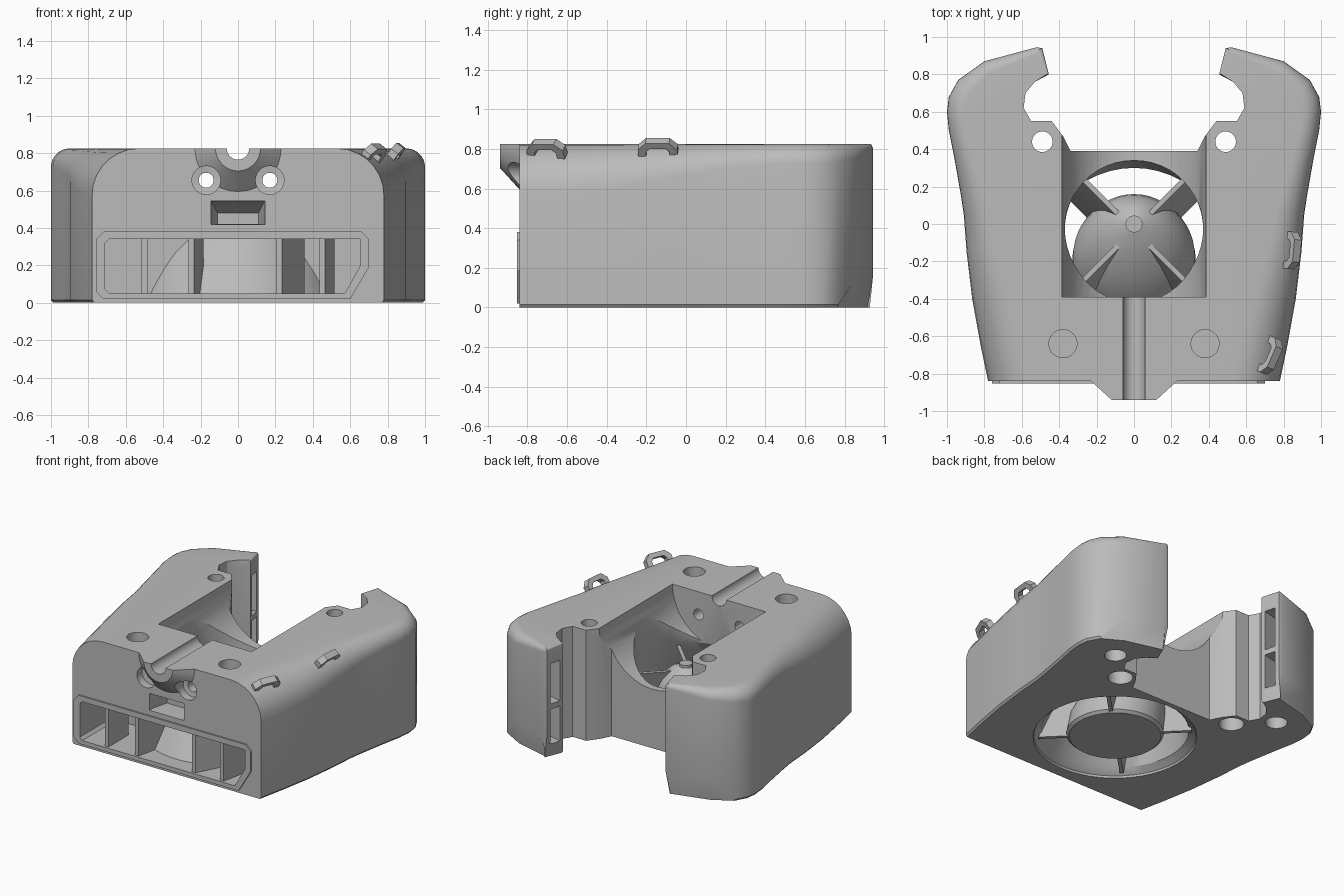
import bpy, bmesh, math
from mathutils import Vector

cube = bpy.data.objects.get("Cube")
if cube:
    bpy.data.objects.remove(cube, do_unlink=True)

TOP = 0.825
grey = bpy.data.materials.new("matte grey plastic")
grey.use_nodes = True
grey.diffuse_color = (0.5, 0.5, 0.5, 1)
grey.node_tree.nodes["Principled BSDF"].inputs["Base Color"].default_value = (0.5, 0.5, 0.5, 1)


def loft(name, rings):
    """Closed solid through rings that share a point count."""
    bm = bmesh.new()
    vs = [[bm.verts.new(p) for p in ring] for ring in rings]
    n = len(rings[0])
    for a, b in zip(vs, vs[1:]):
        for i in range(n):
            j = (i + 1) % n
            bm.faces.new((a[i], a[j], b[j], b[i]))
    bm.faces.new(vs[0][::-1])
    bm.faces.new(vs[-1])
    bmesh.ops.remove_doubles(bm, verts=bm.verts, dist=1e-5)
    bmesh.ops.recalc_face_normals(bm, faces=bm.faces)
    mesh = bpy.data.meshes.new(name)
    bm.to_mesh(mesh)
    bm.free()
    mesh.materials.append(grey)
    ob = bpy.data.objects.new(name, mesh)
    bpy.context.collection.objects.link(ob)
    return ob


def circle(r, n=48):
    return [(r * math.cos(2 * math.pi * i / n), r * math.sin(2 * math.pi * i / n)) for i in range(n)]


def turned(name, levels, x=0):
    """Upright round solid from (z, y centre, radius) levels."""
    return loft(name, [[(x + a, cy + b, z) for a, b in circle(r)] for z, cy, r in levels])


def rod(name, x, z, levels):
    """Round solid along y from (y, radius) levels."""
    return loft(name, [[(x + a, y, z + b) for a, b in circle(r)] for y, r in levels])


def front_prism(name, outline, y0, y1):
    return loft(name, [[(x, y, z) for x, z in outline] for y in (y0, y1)])


def plan_prism(name, outline, z0, z1):
    return loft(name, [[(x, y, z) for x, y in outline] for z in (z0, z1)])


def combine(target, tool, op="DIFFERENCE"):
    mod = target.modifiers.new("combine", "BOOLEAN")
    mod.operation, mod.solver, mod.object = op, "EXACT", tool
    bpy.context.view_layer.objects.active = target
    bpy.ops.object.modifier_apply(modifier=mod.name)
    bpy.data.objects.remove(tool, do_unlink=True)


# Body: half outline as x, y, top fillet radius
half = [(.78, -.84, .25), (.82, -.65, .24), (.865, -.4, .22), (.895, -.15, .18),
        (.91, .05, .15), (.925, .15, .13), (.96, .35, .11), (.99, .5, .1), (1, .6, .1),
        (.99, .68, .1), (.94, .77, .09), (.8, .87, .07), (.52, .945, .03), (.49, .94, .02),
        (.455, .8, .01), (.53, .76, 0), (.58, .7, 0), (.59, .62, 0), (.55, .55, 0),
        (.44, .55, 0), (.38, .47, 0), (.34, .39, 0)]
inward = [Vector((-1, 0))]
for a, b in zip(half, half[2:]):
    t = Vector((b[0] - a[0], b[1] - a[1])).normalized()
    inward.append(Vector((-t.y, t.x)))
inward.append(Vector((0, -1)))


def body_ring(place):
    right = []
    for (x, y, r), n in zip(half, inward):
        inset, z = place(y, r)
        right.append((x + n.x * inset, y + n.y * inset, z))
    return right + [(-x, y, z) for x, y, z in reversed(right)]


def fillet(angle):
    return lambda y, r: (r * (1 - math.cos(angle)), TOP - r + r * math.sin(angle))


rings = [body_ring(lambda y, r: ((.03 if y > .8 else .012) if r else 0, 0)),
         body_ring(lambda y, r: (0, .17 if y > .8 else .015))]
rings += [body_ring(fillet(math.pi / 2 * k / 7)) for k in range(8)]
# Points without a fillet need distinct levels below the top
for k, ring in enumerate(rings[2:-1]):
    for i, p in enumerate(ring):
        if p[2] > TOP - 1e-4:
            ring[i] = (p[0], p[1], TOP - .01 * (7 - k))
body = loft("duct_body", rings)

# Front nose and vent frame
arc = [(math.cos(math.pi * (1 + i / 24)), math.sin(math.pi * (1 + i / 24))) for i in range(25)]
combine(body, loft("nose", [[(r * c, y, TOP + r * s) for c, s in arc]
                            for y, r in ((-.8, .23), (-.84, .23), (-.94, .12))]), "UNION")
frame = [(-.76, .06), (-.72, .02), (.6, .02), (.7, .19), (.7, .34), (.66, .38), (-.72, .38), (-.76, .34)]
combine(body, front_prism("vent_frame", frame, -.852, -.8), "UNION")
vent = [(-.71, .07), (-.69, .05), (.57, .05), (.655, .2), (.655, .34), (-.69, .34), (-.71, .32)]
combine(body, front_prism("vent_cavity", vent, -.9, -.45))

# Vent louvres, then the funnel wall behind them
for x0, x1 in ((-.5, -.5), (-.25, -.2), (.22, .34), (.45, .5)):
    plate = [(x0 - .015, -.835), (x0 + .015, -.835), (x1 + .015, -.6), (x1 - .015, -.6)]
    combine(body, plan_prism("louvre", plate, .03, .36), "UNION")
funnel = [(.05, -.2, .5), (.25, -.12, .45), (.45, -.04, .38), (.6, -.03, .37)]
combine(body, turned("funnel_wall", [(z, y, r + .03) for z, y, r in [(.01, -.2, .5)] + funnel[:3]]), "UNION")

# Intake throat, motor cradle and cable groove
combine(body, turned("throat", [(-.02, -.2, .56), (.015, -.2, .55), (.05, -.2, .5)] + funnel[1:]
                     + [(.78, -.02, .37)]))
combine(body, rod("cradle", 0, TOP, [(-.39, .385), (.7, .385)]))
combine(body, rod("groove", 0, TOP, [(-1.1, .06), (-.3, .06)]))

# Front pocket
combine(body, loft("pocket", [[(sx * w, y, z) for sx, z in ((-1, z0), (1, z0), (1, z1), (-1, z1))]
                              for y, w, z0, z1 in ((-.9, .15, .415, .55), (-.8, .14, .42, .54),
                                                   (-.68, .11, .42, .48))]))

for s in (-1, 1):
    # Horizontal countersunk screw holes
    combine(body, rod("front_hole", s * .17, .655, [(-.9, .076), (-.78, .076), (-.775, .04), (-.3, .04)]))
    # Vertical screw holes, from above and below
    combine(body, turned("top_hole", [(.6, -.64, .075), (.9, -.64, .075)], s * .38))
    combine(body, turned("lug_hole", [(-.05, .44, .085), (.18, .44, .085), (.2, .44, .055),
                                      (.9, .44, .055)], s * .49))
    combine(body, turned("foot_hole", [(-.05, .65, .075), (.2, .65, .075)], s * .71))
    # Air outlets in the arm tips
    u, e, c = Vector((.97, -.24)), Vector((.24, .97)), Vector((.47, .868))
    slot = [c + u * a + e * b for a, b in ((-.1, -.042), (.28, -.042), (.28, .042), (-.1, .042))]
    for z0, z1 in ((.1, .36), (.4, .7)):
        combine(body, plan_prism("outlet", [(s * p.x, p.y) for p in slot], z0, z1))

# Hub with a domed, forward leaning top
hub = turned("hub", [(.012, -.2, .31), (.03, -.2, .33), (.15, -.17, .325), (.22, -.14, .3),
                     (.29, -.11, .265), (.36, -.07, .21), (.42, -.035, .14), (.455, -.01, .08),
                     (.47, 0, .045), (.49, 0, .045)])

# Four diagonal struts between hub and funnel
struts = []
for k in range(4):
    ang = math.pi / 4 + k * math.pi / 2
    d = Vector((math.cos(ang), math.sin(ang), 0))
    side = Vector((-d.y, d.x, 0)) * .013
    levels = []
    for z, cy, reach in ((.02, -.2, .52), (.25, -.12, .46), (.43, -.03, .39)):
        o = Vector((0, cy, z))
        levels.append([o + d * .03 - side, o + d * reach - side, o + d * reach + side, o + d * .03 + side])
    struts.append(loft("strut_%d" % (k + 1), levels))

# Two cable loops on the left shoulder
arch = [(-.1, -.04), (-.1, .03), (-.06, .07), (.06, .07), (.1, .03), (.1, -.04),
        (.06, -.04), (.06, .015), (.04, .035), (-.04, .035), (-.06, .015), (-.06, -.04)]
loops = []
for name, pos, along in (("rear_cable_loop", (.83, -.14, .785), (.1, 1, 0)),
                         ("front_cable_loop", (.715, -.7, .78), (.4, .92, 0))):
    t = Vector(along).normalized()
    out = Vector((t.y * .6, -t.x * .6, .8))
    wide = t.cross(out) * .024
    loops.append(loft(name, [[Vector(pos) + t * a + out * b + wide * w for a, b in arch] for w in (-1, 1)]))

bpy.ops.object.select_all(action="DESELECT")
for ob in [body, hub] + struts + loops:
    ob.select_set(True)
bpy.context.view_layer.objects.active = body
bpy.ops.object.shade_smooth_by_angle(angle=math.radians(28))
